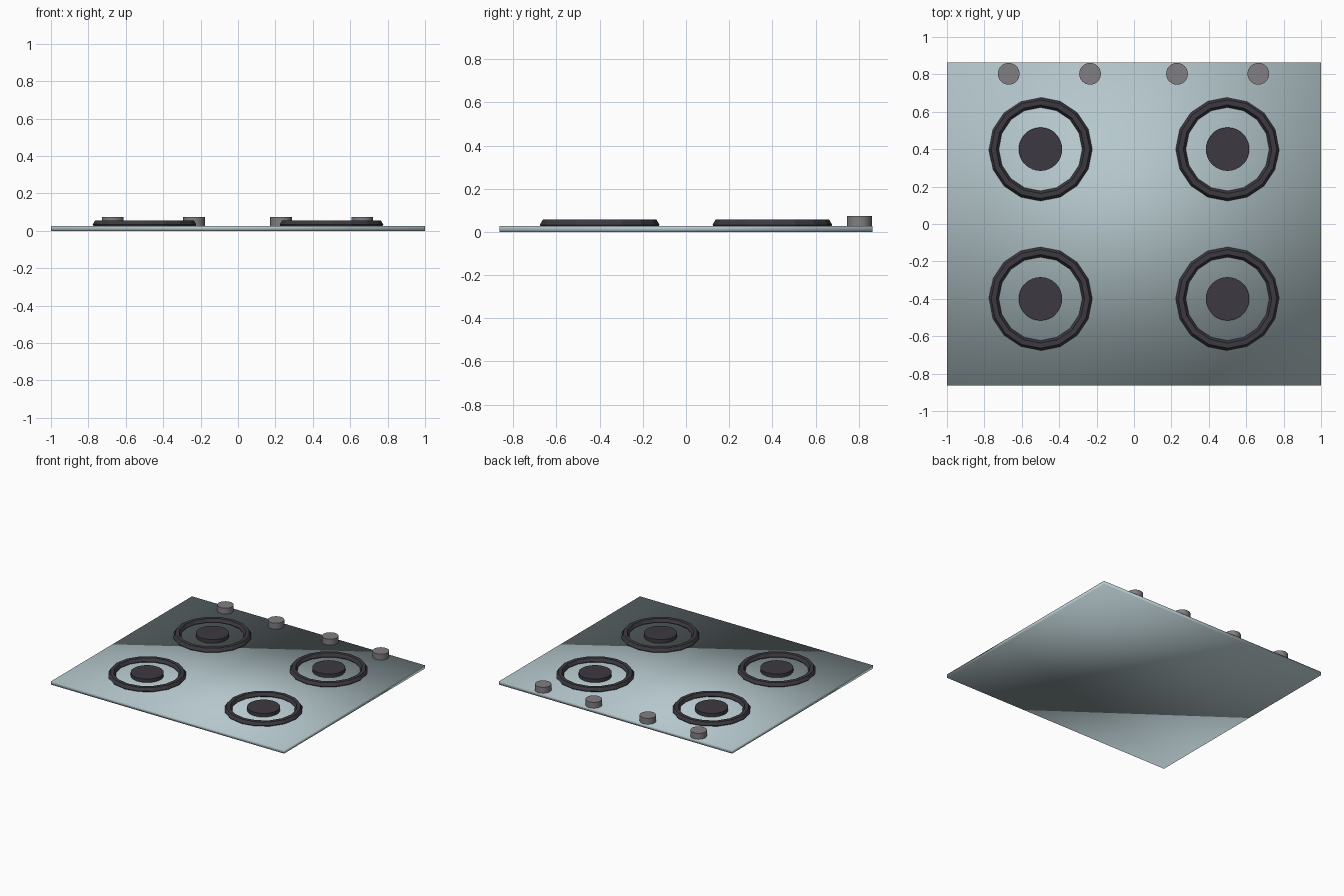
import bpy, math

cube = bpy.data.objects.get("Cube")
if cube:
    bpy.data.objects.remove(cube, do_unlink=True)


def material(name, rgb):
    m = bpy.data.materials.new(name)
    m.use_nodes = True
    m.diffuse_color = (*rgb, 1)
    m.node_tree.nodes["Principled BSDF"].inputs["Base Color"].default_value = (*rgb, 1)
    return m


steel = material("pale blue steel", (0.46, 0.57, 0.60))
iron = material("dark iron", (0.045, 0.042, 0.052))
grey = material("knob grey", (0.22, 0.21, 0.22))


def finish(name, mat, smooth=False):
    ob = bpy.context.object
    ob.name = name
    ob.data.materials.append(mat)
    if smooth:
        bpy.ops.object.shade_smooth_by_angle(angle=math.radians(40))
    return ob


def disc(name, x, y, radius, bottom, top, mat):
    bpy.ops.mesh.primitive_cylinder_add(vertices=32, radius=radius, depth=top - bottom,
                                        location=(x, y, (top + bottom) / 2))
    finish(name, mat, smooth=True)


# Thin hob plate
TOP = 0.027
bpy.ops.mesh.primitive_cube_add(size=1, location=(0, 0, TOP / 2))
plate = finish("hob_plate", steel)
plate.scale = (2, 1.726, TOP)
bpy.ops.object.transform_apply(location=False, rotation=False, scale=True)
bpy.ops.object.shade_smooth()

# Four burners: a faceted ring with a round cap in the middle
for row, y in (("front", -0.4), ("back", 0.4)):
    for side, x in (("right", -0.5), ("left", 0.5)):
        bpy.ops.mesh.primitive_torus_add(major_segments=16, minor_segments=6,
                                         major_radius=0.25, minor_radius=0.027,
                                         location=(x, y, 0.033),
                                         rotation=(0, 0, 0))
        finish(f"{row}_{side}_burner_ring", iron)
        disc(f"{row}_{side}_burner_cap", x, y, 0.116, 0.02, 0.055, iron)

# Control knobs along the back edge
for i, x in enumerate((-0.67, -0.235, 0.23, 0.665)):
    disc(f"control_knob_{i + 1}", x, 0.803, 0.058, 0.02, 0.073, grey)
